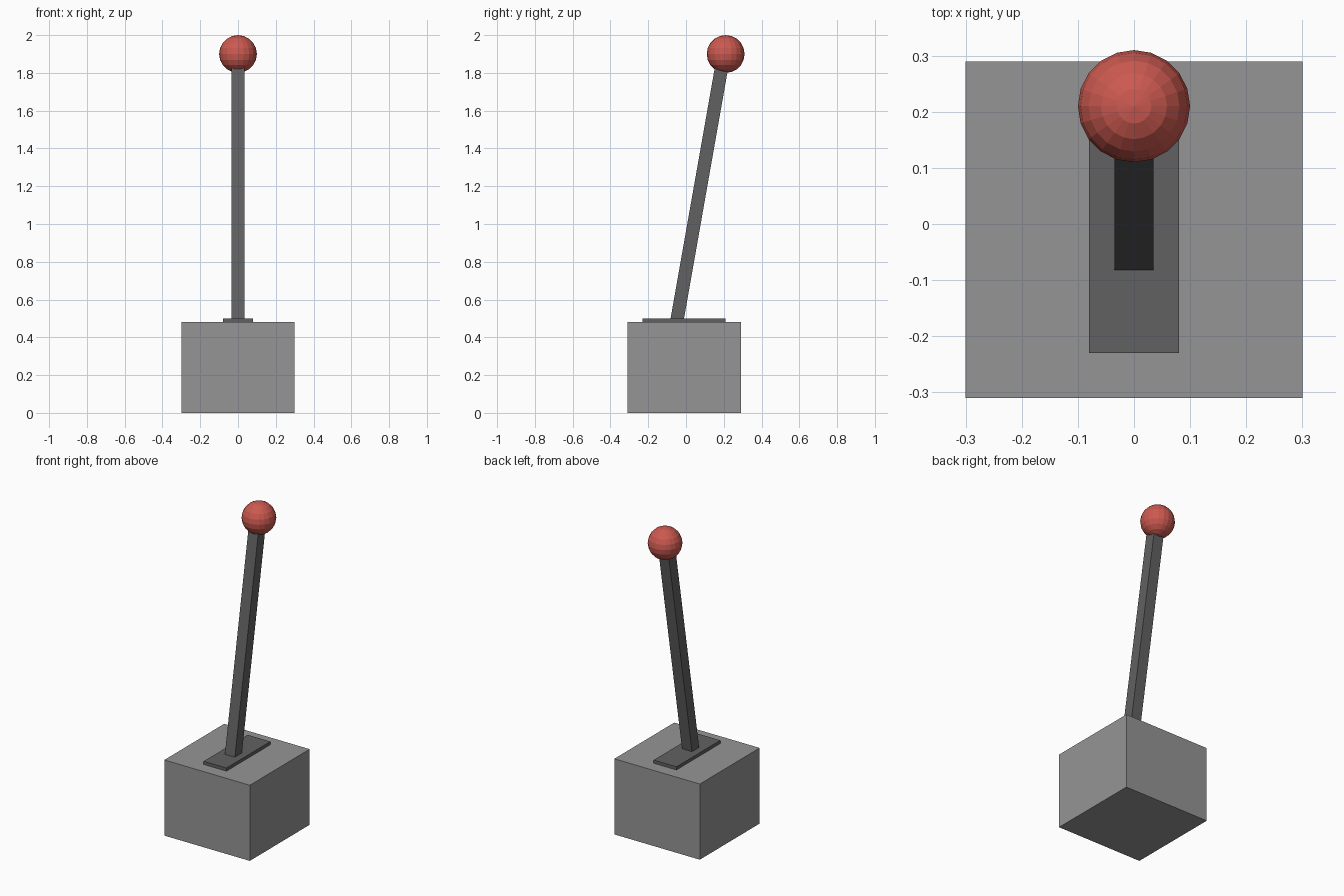
import bpy
import math
from mathutils import Matrix, Vector

if "Cube" in bpy.data.objects:
    bpy.data.objects.remove(bpy.data.objects["Cube"], do_unlink=True)


def make_material(name, rgb):
    mat = bpy.data.materials.new(name)
    mat.use_nodes = True
    color = (*rgb, 1.0)
    mat.diffuse_color = color
    mat.node_tree.nodes["Principled BSDF"].inputs["Base Color"].default_value = color
    return mat


def add_box(name, size, center, mat, tilt=0.0):
    bpy.ops.mesh.primitive_cube_add(size=1)
    obj = bpy.context.object
    obj.name = name
    obj.data.transform(Matrix.Translation(center)
                       @ Matrix.Rotation(tilt, 4, "X")
                       @ Matrix.Diagonal((*size, 1)))
    obj.data.materials.append(mat)
    return obj


stone_gray = make_material("stone gray", (0.3, 0.3, 0.3))
dark_gray = make_material("dark gray", (0.12, 0.12, 0.12))
knob_red = make_material("knob red", (0.6, 0.1, 0.08))

# Base block and the slot plate on top of it
add_box("base_block", (0.6, 0.6, 0.48), (0, -0.01, 0.24), stone_gray)
add_box("slot_plate", (0.16, 0.44, 0.02), (0, -0.01, 0.49), dark_gray)

# Lever leaning towards the back, its foot sunk in the plate
tilt = math.radians(10)
axis = Vector((0, math.sin(tilt), math.cos(tilt)))
foot = Vector((0, -0.046, 0.5)) - axis * 0.01
length = 1.42
add_box("lever", (0.07, 0.07, length), foot + axis * length / 2, dark_gray, -tilt)

# Faceted ball knob
bpy.ops.mesh.primitive_uv_sphere_add(segments=20, ring_count=10, radius=0.1,
                                     location=(0, 0.21, 1.9))
knob = bpy.context.object
knob.name = "knob"
knob.data.materials.append(knob_red)
